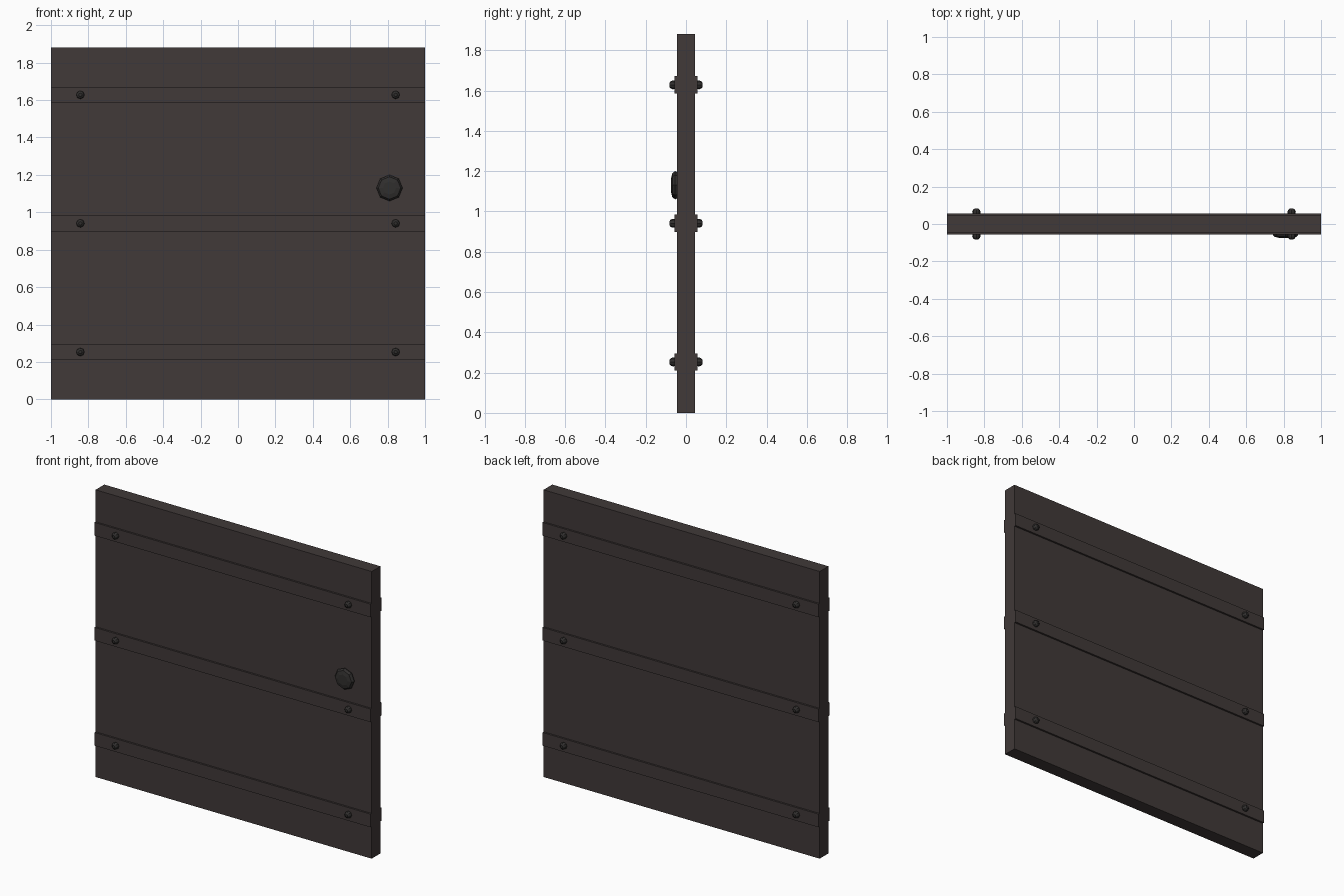
import bpy, bmesh, math
from mathutils import Matrix

if "Cube" in bpy.data.objects:
    bpy.data.objects.remove(bpy.data.objects["Cube"])


def material(name, rgb):
    m = bpy.data.materials.new(name)
    m.diffuse_color = (*rgb, 1)
    m.use_nodes = True
    m.node_tree.nodes["Principled BSDF"].inputs["Base Color"].default_value = m.diffuse_color
    return m


wood = material("dark wood", (0.052, 0.041, 0.040))
iron = material("dark iron", (0.030, 0.028, 0.027))


def finish(name, bm, mat):
    bmesh.ops.recalc_face_normals(bm, faces=bm.faces)
    me = bpy.data.meshes.new(name)
    bm.to_mesh(me)
    bm.free()
    me.materials.append(mat)
    ob = bpy.data.objects.new(name, me)
    bpy.context.collection.objects.link(ob)
    return ob


def box(name, x, y, z, mat):
    bm = bmesh.new()
    bmesh.ops.create_cube(bm, size=1)
    for v in bm.verts:
        v.co.x = x[0] + (v.co.x + 0.5) * (x[1] - x[0])
        v.co.y = y[0] + (v.co.y + 0.5) * (y[1] - y[0])
        v.co.z = z[0] + (v.co.z + 0.5) * (z[1] - z[0])
    return finish(name, bm, mat)


def stud(name, x, z, profile, side, n=8):
    """Faceted round head; profile is (radius, distance from y = 0)."""
    bm = bmesh.new()
    rings = [[bm.verts.new((x + r * math.cos(2 * math.pi * i / n), side * d,
                            z + r * math.sin(2 * math.pi * i / n)))
              for i in range(n)] for r, d in profile]
    for a, b in zip(rings, rings[1:]):
        for i in range(n):
            j = (i + 1) % n
            bm.faces.new((a[i], a[j], b[j], b[i]))
    bm.faces.new(rings[0])
    bm.faces.new(rings[-1])
    return finish(name, bm, iron)


# Door panel
box("door_panel", (-1, 1), (-0.045, 0.045), (0, 1.88), wood)

# Cross battens with bolts, on both faces
bolt = [(0.021, 0.05), (0.022, 0.066), (0.018, 0.076), (0.009, 0.083)]
for zc in (0.253, 0.941, 1.628):
    for side, label in ((-1, "front"), (1, "back")):
        y = sorted((side * 0.044, side * 0.057))
        box(label + "_batten", (-1, 1), y, (zc - 0.043, zc + 0.043), wood)
        for x in (-0.843, 0.843):
            stud(label + "_bolt", x, zc, bolt, side)

# Shallow round knob on the front
stud("knob", 0.81, 1.13,
     [(0.066, 0.044), (0.070, 0.054), (0.060, 0.068), (0.035, 0.074)], -1)
